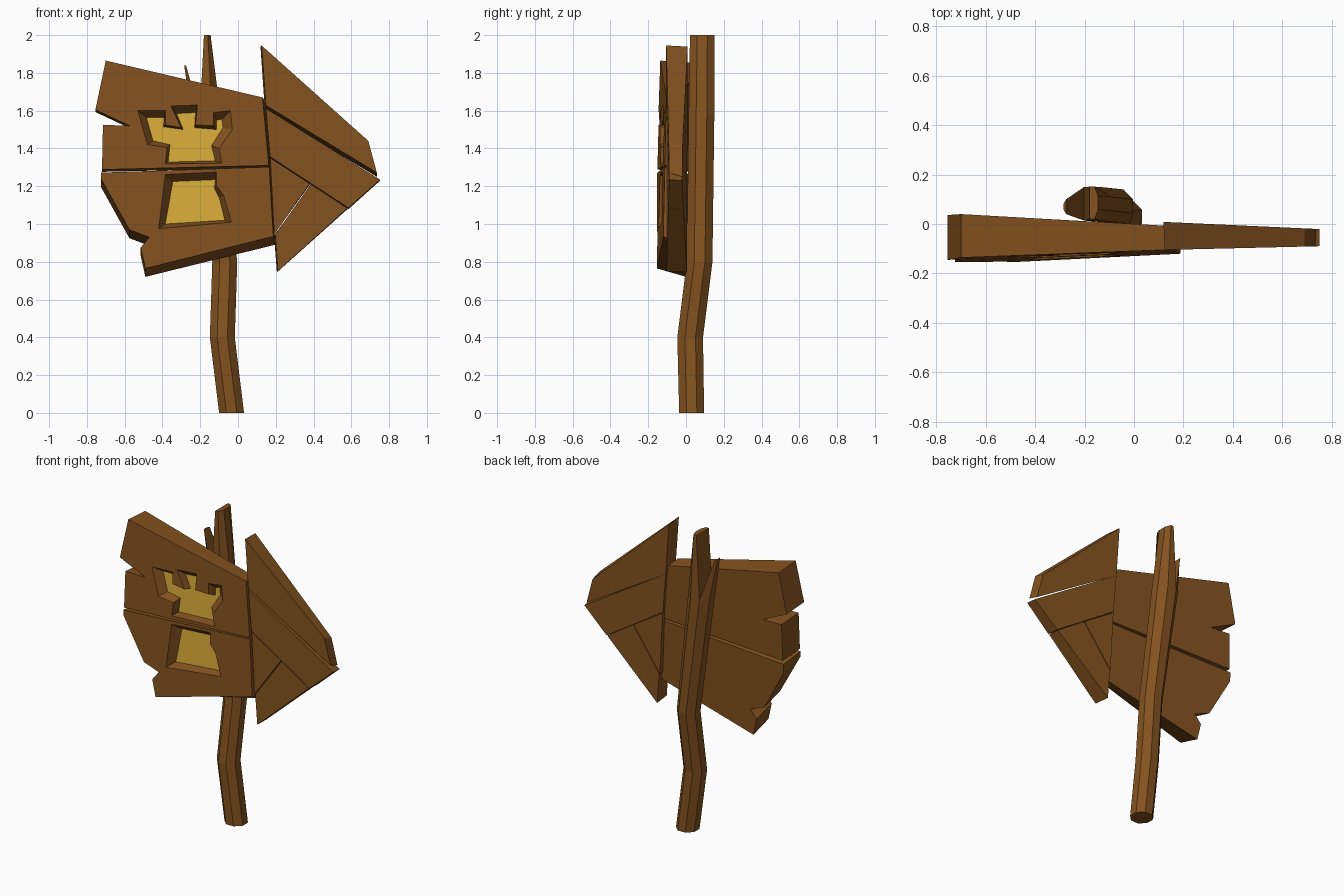
import bpy, bmesh, math

if "Cube" in bpy.data.objects:
    bpy.data.objects.remove(bpy.data.objects["Cube"])


def material(name, rgb):
    m = bpy.data.materials.new(name)
    m.diffuse_color = (*rgb, 1)
    m.use_nodes = True
    m.node_tree.nodes["Principled BSDF"].inputs["Base Color"].default_value = m.diffuse_color
    return m


WOOD = material("brown wood", (0.23, 0.085, 0.014))
GOLD = material("gold paint", (0.72, 0.43, 0.042))


def loft(name, rings, end_slot=0):
    """Skin equal-length rings of points and cap both ends."""
    bm = bmesh.new()
    rows = [[bm.verts.new(p) for p in r] for r in rings]
    n = len(rows[0])
    for a, b in zip(rows, rows[1:]):
        for i in range(n):
            j = (i + 1) % n
            bm.faces.new((a[i], a[j], b[j], b[i]))
    bm.faces.new(rows[0])
    bm.faces.new(rows[-1]).material_index = end_slot
    bmesh.ops.recalc_face_normals(bm, faces=bm.faces)
    me = bpy.data.meshes.new(name)
    bm.to_mesh(me)
    bm.free()
    me.materials.append(WOOD)
    me.materials.append(GOLD)
    ob = bpy.data.objects.new(name, me)
    bpy.context.collection.objects.link(ob)
    return ob


def board_front(x, z):
    return -0.12 + 0.044 * x + 0.025 * (z - 1.28)


def board_back(x, z):
    return -0.010 - 0.051 * x + 0.025 * (z - 1.28)


def arrow_front(x, z):
    return -0.108 + 0.024 * x


def arrow_back(x, z):
    return 0.014 - 0.046 * x


def plank(name, outline, front, back, shift):
    """Board from a front outline; shift(x, z) moves its back edge."""
    rear = [(x + shift(x, z)[0], z + shift(x, z)[1]) for x, z in outline]
    return loft(name, [[(x, front(x, z), z) for x, z in outline],
                       [(x, back(x, z), z) for x, z in rear]])


def carve(board, outer, inner, depth=0.05):
    """Sink a sloped recess with a gold floor into a board."""
    cutter = loft("recess_cutter", [
        [(x, -0.25, z) for x, z in outer],
        [(x, board_front(x, z), z) for x, z in outer],
        [(x, board_front(x, z) + depth, z) for x, z in inner]], 1)
    mod = board.modifiers.new("recess", 'BOOLEAN')
    mod.operation, mod.solver, mod.object = 'DIFFERENCE', 'EXACT', cutter
    bpy.context.view_layer.objects.active = board
    bpy.ops.object.modifier_apply(modifier=mod.name)
    bpy.data.objects.remove(cutter)


# Two sign boards with splintered left ends
upper = plank("upper_board", [(-0.70, 1.865), (0.13, 1.67), (0.163, 1.31), (-0.72, 1.288),
                              (-0.715, 1.525), (-0.575, 1.52), (-0.755, 1.605)],
              board_front, board_back, lambda x, z: (0.008 if x > 0 else 0, -0.012))
lower = plank("lower_board", [(-0.725, 1.272), (0.165, 1.302), (0.187, 0.935), (-0.49, 0.765),
                              (-0.515, 0.875), (-0.47, 0.93), (-0.575, 0.97), (-0.725, 1.24)],
              board_front, board_back,
              lambda x, z: (0.008 if x > 0 else 0, -0.045 if z < 1.25 else -0.018))

# Castle tower emblem, sunk into both boards
carve(upper,
      [(-0.53, 1.60), (-0.385, 1.60), (-0.385, 1.525), (-0.30, 1.51), (-0.355, 1.625), (-0.215, 1.63),
       (-0.225, 1.525), (-0.13, 1.52), (-0.13, 1.59), (-0.04, 1.60), (-0.03, 1.50), (-0.10, 1.40),
       (-0.085, 1.322), (-0.385, 1.318), (-0.375, 1.405), (-0.48, 1.42)],
      [(-0.485, 1.565), (-0.39, 1.565), (-0.395, 1.515), (-0.29, 1.50), (-0.325, 1.585), (-0.225, 1.59),
       (-0.23, 1.51), (-0.115, 1.50), (-0.115, 1.55), (-0.085, 1.555), (-0.08, 1.51), (-0.14, 1.415),
       (-0.12, 1.335), (-0.37, 1.328), (-0.36, 1.42), (-0.45, 1.44)])
carve(lower,
      [(-0.385, 1.262), (-0.115, 1.275), (-0.115, 1.205), (-0.075, 1.15), (-0.035, 1.01), (-0.42, 0.975)],
      [(-0.345, 1.225), (-0.12, 1.235), (-0.125, 1.19), (-0.10, 1.14), (-0.07, 1.02), (-0.385, 1.0)])

# Arrow head of four planks
ARROW = {
    "arrow_top_plank": [(0.125, 1.945), (0.69, 1.44), (0.735, 1.272), (0.148, 1.628)],
    "arrow_point_plank": [(0.148, 1.612), (0.752, 1.235), (0.585, 1.085), (0.170, 1.356)],
    "arrow_inner_plank": [(0.171, 1.349), (0.380, 1.214), (0.192, 0.945)],
    "arrow_bottom_plank": [(0.385, 1.211), (0.579, 1.084), (0.212, 0.75), (0.197, 0.945)],
}
for name, outline in ARROW.items():
    sag = -0.022 if name == "arrow_top_plank" else -0.006
    plank(name, outline, arrow_front, arrow_back,
          lambda x, z: (-0.006 if x < 0.25 else 0, sag if z < 1.7 else -0.006))


def ring(cx, cy, z, hw, hd):
    """Octagonal cross-section of half-width hw and half-depth hd."""
    k = 1 / math.cos(math.pi / 8)
    return [(cx + hw * k * math.cos(a), cy + hd * k * math.sin(a), z)
            for a in (math.pi / 8 + i * math.pi / 4 for i in range(8))]


# Crooked post, split at the top into a prong and a splinter
split = ring(-0.17, 0.082, 1.58, 0.077, 0.068)
loft("post", [ring(-0.034, 0.03, 0, 0.066, 0.066), ring(-0.083, 0.022, 0.4, 0.066, 0.068),
              ring(-0.07, 0.072, 0.8, 0.066, 0.068), split])
prong_tip = ring(-0.17, 0.086, 2.0, 0.025, 0.065)
loft("post_prong", [[r[i] for i in (0, 1, 2, 5, 6, 7)] for r in (split, prong_tip)])
splinter_tip = ring(-0.268, 0.07, 1.84, 0.017, 0.03)
loft("post_splinter", [[r[i] for i in (2, 3, 4, 5)] for r in (split, splinter_tip)])
